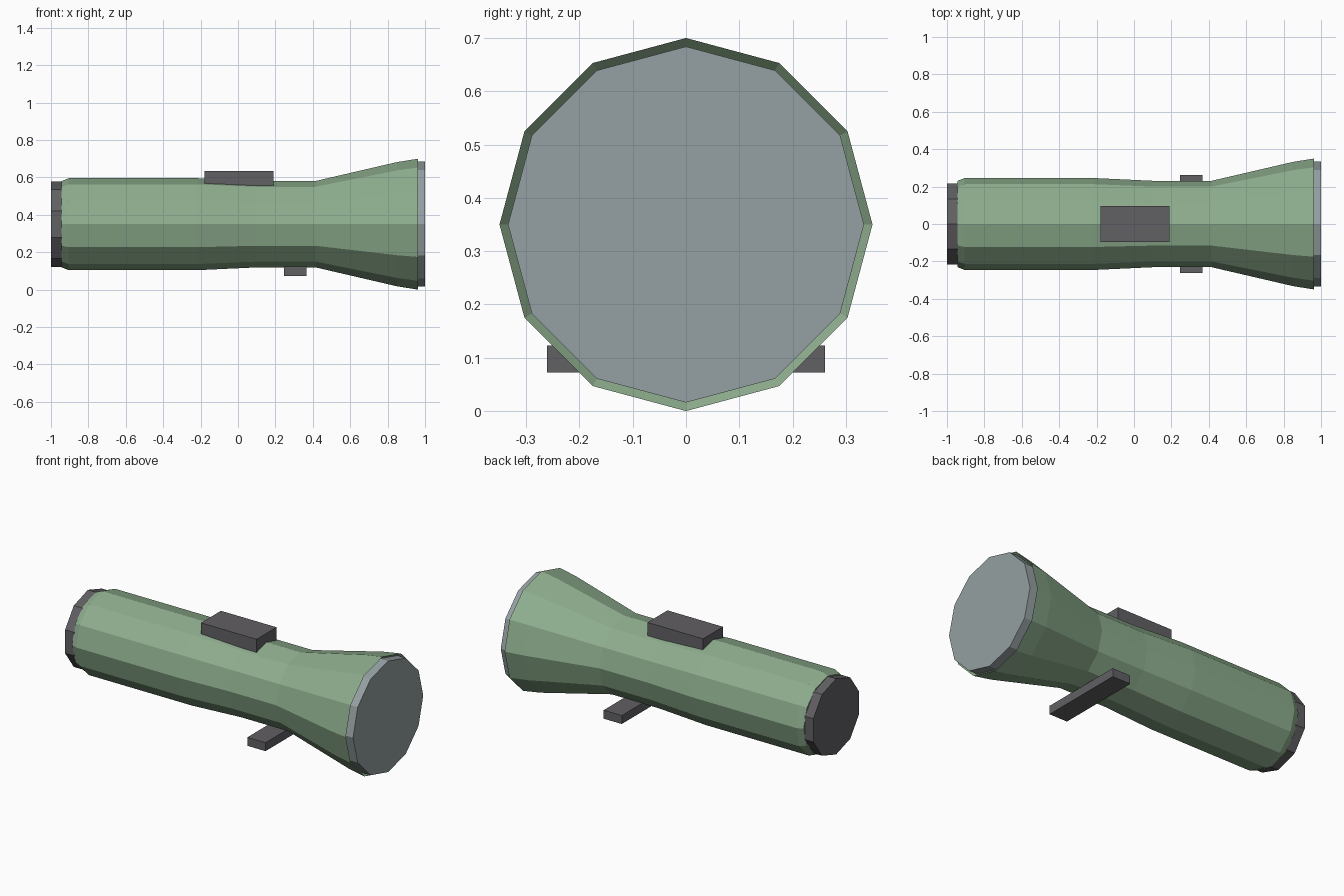
import bpy, bmesh
from math import sin, cos, pi

if "Cube" in bpy.data.objects:
    bpy.data.objects.remove(bpy.data.objects["Cube"])

AXIS_Z = 0.35


def material(name, color):
    m = bpy.data.materials.new(name)
    m.diffuse_color = (*color, 1)
    m.use_nodes = True
    m.node_tree.nodes["Principled BSDF"].inputs["Base Color"].default_value = m.diffuse_color
    return m


GREEN = material("green", (0.27, 0.42, 0.27))
DARK = material("dark_grey", (0.12, 0.115, 0.125))
GLASS = material("glass_grey", (0.30, 0.35, 0.36))


def finish(name, bm, mat):
    bmesh.ops.recalc_face_normals(bm, faces=bm.faces)
    me = bpy.data.meshes.new(name)
    bm.to_mesh(me)
    bm.free()
    me.materials.append(mat)
    ob = bpy.data.objects.new(name, me)
    bpy.context.collection.objects.link(ob)
    return ob


def lathe(name, profile, sides, mat):
    """Flat-sided turning about the x axis; profile is (x, radius), ends closed."""
    bm = bmesh.new()
    rings = [[bm.verts.new((x, r * sin(2 * pi * i / sides),
                            AXIS_Z + r * cos(2 * pi * i / sides)))
              for i in range(sides)] for x, r in profile]
    for a, b in zip(rings, rings[1:]):
        for i in range(sides):
            j = (i + 1) % sides
            bm.faces.new((a[i], a[j], b[j], b[i]))
    bm.faces.new(rings[0])
    bm.faces.new(rings[-1])
    return finish(name, bm, mat)


def box(name, lo, hi, mat):
    bm = bmesh.new()
    bmesh.ops.create_cube(bm, size=1)
    for v in bm.verts:
        v.co = [(l + h) / 2 + c * (h - l) for l, h, c in zip(lo, hi, v.co)]
    return finish(name, bm, mat)


# Barrel with flared head and a recessed inner rim
lathe("body", [(-0.945, 0.230), (-0.905, 0.246), (-0.22, 0.246), (0.10, 0.231),
               (0.415, 0.231), (0.85, 0.332), (0.963, 0.350), (0.935, 0.325)],
      12, GREEN)
# Lens and ten-sided tail cap
lathe("lens", [(0.935, 0.334), (1.0, 0.334)], 12, GLASS)
lathe("tail_cap", [(-1.0, 0.228), (-0.94, 0.228)], 10, DARK)
# Switch on top, cross bar below that stops it rolling
box("switch", (-0.18, -0.095, 0.54), (0.19, 0.095, 0.635), DARK)
box("stand_bar", (0.245, -0.261, 0.072), (0.366, 0.261, 0.123), DARK)
